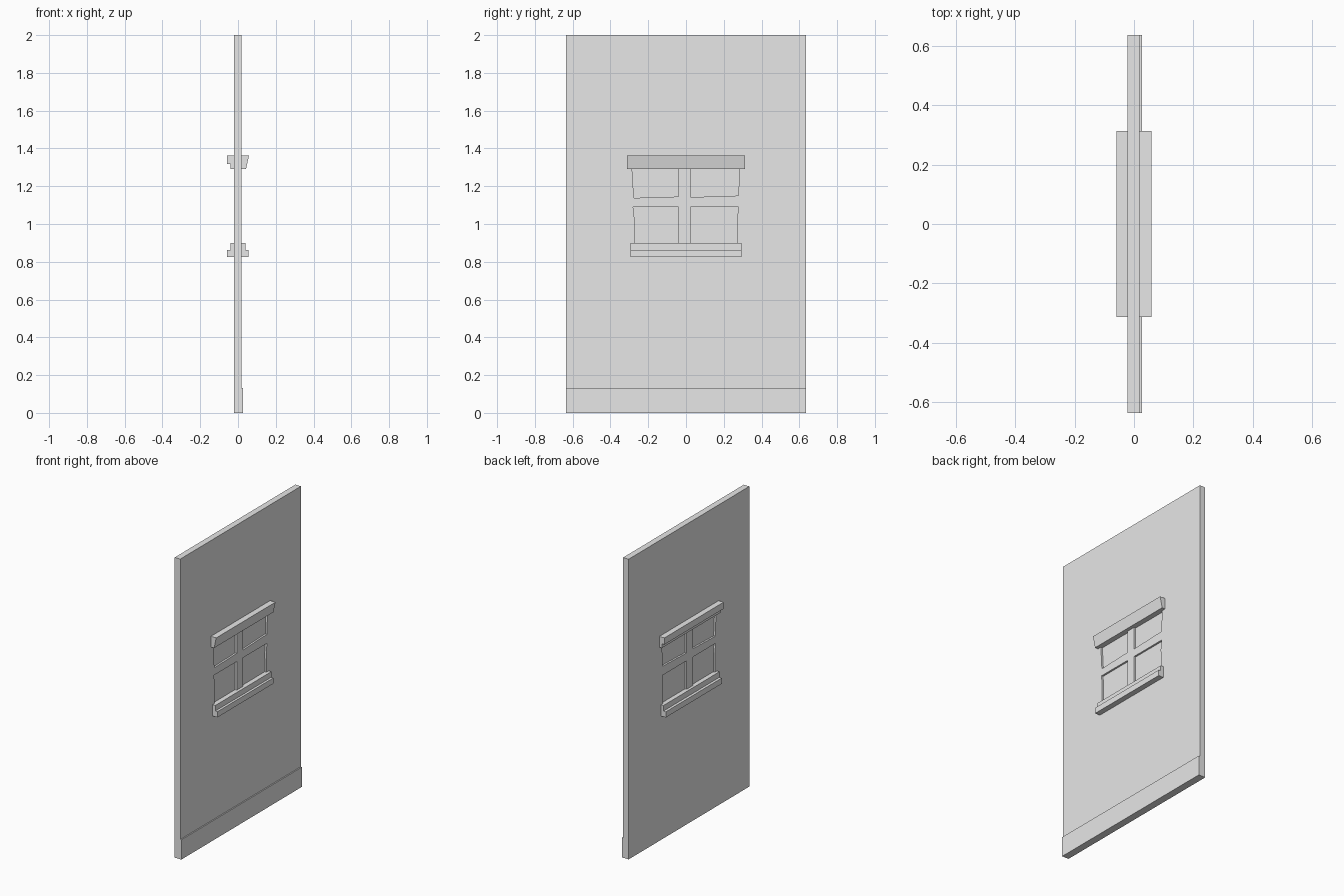
import bpy, bmesh

cube = bpy.data.objects.get("Cube")
if cube:
    bpy.data.objects.remove(cube, do_unlink=True)

grey = bpy.data.materials.new("light_grey")
grey.use_nodes = True
grey.diffuse_color = (0.8, 0.8, 0.8, 1)
grey.node_tree.nodes["Principled BSDF"].inputs["Base Color"].default_value = (0.8, 0.8, 0.8, 1)

BACK, FACE = -0.022, 0.019     # the two wall surfaces along x
HALF = 0.635                   # half the wall width
RECESS = 0.012


def add_prism(bm, profile, start, end, axis):
    """Extrude a 2D profile between two positions along x or y."""
    def place(a, b, t):
        return (t, a, b) if axis == "x" else (a, t, b)
    rings = [[bm.verts.new(place(a, b, t)) for a, b in profile] for t in (start, end)]
    n = len(profile)
    for ring in rings:
        bm.faces.new(ring)
    for i in range(n):
        j = (i + 1) % n
        bm.faces.new((rings[0][i], rings[0][j], rings[1][j], rings[1][i]))


def finish(name, bm):
    bmesh.ops.recalc_face_normals(bm, faces=bm.faces[:])
    mesh = bpy.data.meshes.new(name)
    bm.to_mesh(mesh)
    bm.free()
    mesh.materials.append(grey)
    obj = bpy.data.objects.new(name, mesh)
    bpy.context.scene.collection.objects.link(obj)
    return obj


def bar(name, profile, half_length):
    bm = bmesh.new()
    add_prism(bm, profile, -half_length, half_length, "y")
    return finish(name, bm)


def rect(x0, x1, z0, z1):
    return [(x0, z0), (x1, z0), (x1, z1), (x0, z1)]


def stepped(root, shallow, deep, z0, zm, z1, deep_on_top):
    """Two-step moulding section, starting inside the wall."""
    low, high = (shallow, deep) if deep_on_top else (deep, shallow)
    return [(root, z0), (low, z0), (low, zm), (high, zm), (high, z1), (root, z1)]


# Wall slab
wall = bar("wall", rect(BACK, FACE, 0, 2), HALF)

# Slightly crooked window panes, sunk into both wall surfaces
panes = [
    [(-0.276, 1.138), (-0.04, 1.145), (-0.04, 1.3), (-0.286, 1.3)],
    [(0.024, 1.142), (0.277, 1.15), (0.284, 1.3), (0.024, 1.3)],
    [(-0.273, 0.89), (-0.04, 0.89), (-0.04, 1.09), (-0.28, 1.09), (-0.273, 1.03)],
    [(0.024, 0.89), (0.273, 0.89), (0.271, 1.03), (0.278, 1.09), (0.024, 1.09)],
]
bm = bmesh.new()
for pane in panes:
    add_prism(bm, pane, FACE - RECESS, FACE + 0.1, "x")
    add_prism(bm, pane, BACK - 0.1, BACK + RECESS, "x")
cutter = finish("pane_cutter", bm)
cutter.hide_render = True

cut = wall.modifiers.new("pane_recesses", "BOOLEAN")
cut.operation = "DIFFERENCE"
cut.solver = "EXACT"
cut.object = cutter
bpy.context.view_layer.update()
carved = bpy.data.meshes.new_from_object(
    wall.evaluated_get(bpy.context.evaluated_depsgraph_get()))
wall.modifiers.clear()
wall.data = carved
bpy.data.objects.remove(cutter, do_unlink=True)

# Skirting along the foot of one side
bar("skirting_board", rect(0.0, 0.027, 0, 0.132), HALF)

# Window sills on both sides
bar("left_sill", stepped(0.005, 0.039, 0.055, 0.825, 0.863, 0.9, False), 0.295)
bar("right_sill", stepped(-0.008, -0.04, -0.058, 0.825, 0.863, 0.9, False), 0.295)

# Lintels: sloping on one side, stepped on the other
bar("left_lintel", [(0.005, 1.29), (0.042, 1.29), (0.058, 1.362), (0.005, 1.362)], 0.312)
bar("right_lintel", stepped(-0.008, -0.041, -0.059, 1.29, 1.318, 1.362, True), 0.312)
